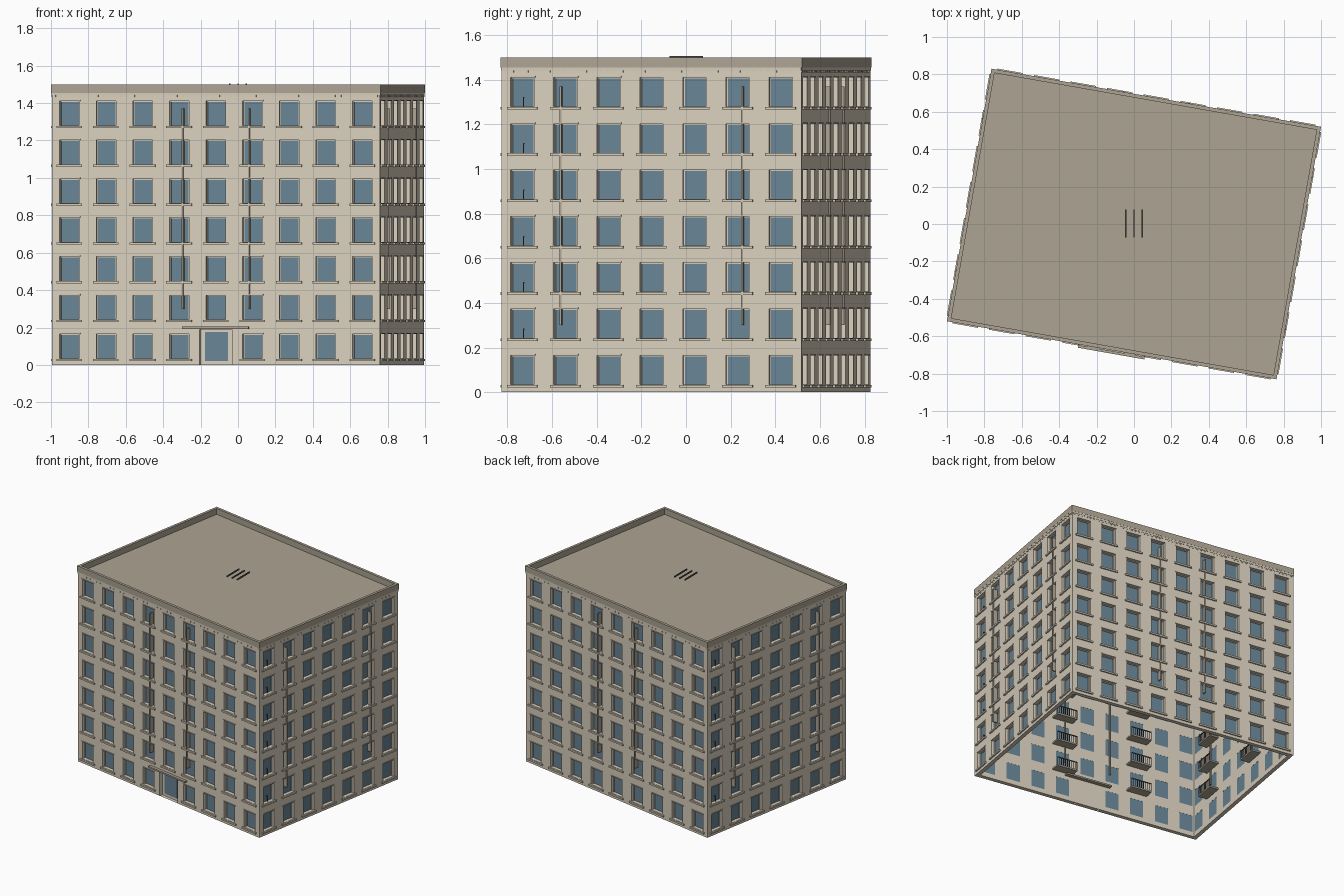
import bpy, bmesh, math
from mathutils import Matrix

if "Cube" in bpy.data.objects:
    bpy.data.objects.remove(bpy.data.objects["Cube"])

W, D, H = 1.789, 1.371, 1.5        # outer size at the cornice
E = 0.004                          # cornice overhang
T = 0.03                           # wall thickness
FLOORS, STEP = 7, 0.2075
WIN_W, WIN_Z0, WIN_Z1 = 0.106, 0.035, 0.165
ROOF_Z = 1.455
TURN = Matrix.Rotation(math.radians(-10), 4, 'Z')

COLORS = {
    "wall": (0.70, 0.63, 0.51, 1), "trim": (0.66, 0.60, 0.49, 1),
    "stone": (0.42, 0.37, 0.29, 1), "glass": (0.14, 0.23, 0.30, 1),
    "dark": (0.10, 0.09, 0.075, 1),
}
mats = {}
for n, c in COLORS.items():
    mats[n] = bpy.data.materials.new(n)
    mats[n].diffuse_color = c

parts = {}


def part(name, mat):
    if name not in parts:
        parts[name] = (bmesh.new(), mat)
    return parts[name][0]


def box(bm, M, x0, x1, y0, y1, z0, z1):
    S = Matrix.Diagonal((x1 - x0, y1 - y0, z1 - z0, 1))
    P = Matrix.Translation(((x0 + x1) / 2, (y0 + y1) / 2, (z0 + z1) / 2))
    bmesh.ops.create_cube(bm, size=1, matrix=M @ P @ S)


def quad(bm, M, *pts):
    bm.faces.new([bm.verts.new(M @ Matrix.Translation(p).translation) for p in pts])


def wall_bay(bm, M, a, b, lim, openings):
    """One bay of wall: outer and inner skins plus jambs round each opening."""
    o0, o1 = openings[0][0], openings[0][1]
    rects = []
    for u0, u1, z0, z1 in openings:
        rects += [(a, u0, z0, z1), (u1, b, z0, z1)]
        quad(bm, M, (u0, 0, z0), (u0, 0, z1), (u0, T, z1), (u0, T, z0))
        quad(bm, M, (u1, 0, z0), (u1, T, z0), (u1, T, z1), (u1, 0, z1))
        quad(bm, M, (u0, 0, z1), (u1, 0, z1), (u1, T, z1), (u0, T, z1))
        quad(bm, M, (u0, 0, z0), (u0, T, z0), (u1, T, z0), (u1, 0, z0))
    levels = [0] + [z for o in openings for z in o[2:]] + [ROOF_Z]
    rects += [(a, b, z0, z1) for z0, z1 in zip(levels[::2], levels[1::2]) if z1 > z0]
    cl = lambda u: max(-lim + T, min(lim - T, u))
    for u0, u1, z0, z1 in rects:
        quad(bm, M, (u0, 0, z0), (u1, 0, z0), (u1, 0, z1), (u0, 0, z1))
        quad(bm, M, (cl(u0), T, z0), (cl(u0), T, z1), (cl(u1), T, z1), (cl(u1), T, z0))
    if openings[0][2] > 0:
        quad(bm, M, (a, 0, 0), (cl(a), T, 0), (cl(b), T, 0), (b, 0, 0))


for side in range(4):
    L, depth, bays = (W, D, 9) if side % 2 == 0 else (D, W, 7)
    # local frame: x along the wall, y inwards from the wall face
    M = TURN @ Matrix.Rotation(side * math.pi / 2, 4, 'Z') @ Matrix.Translation((0, -depth / 2 + E, 0))
    half = L / 2 - E
    pitch = L / bays
    for c in range(bays):
        mid = -L / 2 + (c + 0.5) * pitch
        a, b = max(mid - pitch / 2, -half), min(mid + pitch / 2, half)
        openings = []
        for f in range(FLOORS):
            z = f * STEP
            u0, u1 = mid - WIN_W / 2, mid + WIN_W / 2
            z0, z1 = z + WIN_Z0, z + WIN_Z1
            if side == 0 and c == 4 and f == 0:
                # recessed entrance with glazed door and canopy
                openings.append((mid - 0.088, mid + 0.088, 0, 0.19))
                box(part("entrance_panel", "wall"), M, mid - 0.088, mid + 0.088, T - 0.004, T, 0, 0.19)
                box(part("entrance_door", "glass"), M, mid - 0.062, mid + 0.062, T - 0.009, T - 0.004, 0.02, 0.175)
                box(part("entrance_canopy", "stone"), M, mid - 0.18, mid + 0.18, -0.022, 0.06, 0.193, 0.205)
                continue
            openings.append((u0, u1, z0, z1))
            # window pane, casing, lintel and sill
            box(part("window_glass", "glass"), M, u0, u1, T - 0.004, T - 0.001, z0, z1)
            cas = part("window_casing", "trim")
            for s0 in (u0, u1 - 0.005):
                box(cas, M, s0, s0 + 0.005, T - 0.010, T - 0.004, z0, z1)
            box(cas, M, u0, u1, T - 0.010, T - 0.004, z1 - 0.005, z1)
            box(part("window_lintel", "trim"), M, u0 - 0.006, u1 + 0.006, -0.004, 0, z1, z1 + 0.006)
            box(part("window_sill", "trim"), M, u0 - 0.016, u1 + 0.016, -0.010, 0, z0 - 0.014, z0 - 0.002)
            # balconies on the inner side of every third bay
            if c % 3 == 2 and f > 0:
                slab = part("balcony_slab", "stone")
                box(slab, M, mid - 0.08, mid + 0.08, T, 0.10, z + 0.005, z + 0.017)
                rail = part("balcony_railing", "dark")
                box(rail, M, mid - 0.08, mid + 0.08, 0.094, 0.10, z + 0.072, z + 0.078)
                for k in range(11):
                    u = mid - 0.078 + k * 0.0156
                    box(rail, M, u - 0.002, u + 0.002, 0.095, 0.099, z + 0.017, z + 0.072)
        wall_bay(part("walls", "wall"), M, a, b, half, openings)
    # vertical downpipes
    off = 0.18 if side % 2 == 0 else 0.413
    for s in (-off, off):
        box(part("downpipe", "stone"), M, s - 0.004, s + 0.004, -0.007, 0.04, 0.30, 1.37)
    # cornice ledge and dentils
    box(part("cornice_ledge", "trim"), M, -half, half, -0.003, 0, 1.442, ROOF_Z)
    n = int(L / 0.033)
    for k in range(n):
        u = -half + (k + 0.5) * 2 * half / n
        box(part("cornice_dentils", "trim"), M, u - 0.005, u + 0.005, -0.003, 0, 1.432, 1.442)

# parapet ring: outline profile swept round the roof edge
bm = part("parapet", "stone")
loops = []
for inset, z in ((E, ROOF_Z), (0, ROOF_Z), (0, H), (0.02, H), (0.02, ROOF_Z)):
    x, y = W / 2 - inset, D / 2 - inset
    loops.append([bm.verts.new(TURN @ Matrix.Translation((sx * x, sy * y, z)).translation)
                  for sx, sy in ((-1, -1), (1, -1), (1, 1), (-1, 1))])
for lo, hi in zip(loops, loops[1:]):
    for i in range(4):
        j = (i + 1) % 4
        bm.faces.new((lo[i], lo[j], hi[j], hi[i]))

# roof slab and the three bars above it
box(part("roof", "stone"), TURN, -W / 2 + 0.02, W / 2 - 0.02, -D / 2 + 0.02, D / 2 - 0.02, ROOF_Z - 0.01, ROOF_Z)
for x in (-0.044, 0, 0.044):
    box(part("roof_bars", "dark"), Matrix(), x - 0.004, x + 0.004, -0.073, 0.077, 1.497, 1.506)

for name, (bm, mat) in parts.items():
    if name != "walls":
        bmesh.ops.recalc_face_normals(bm, faces=bm.faces)
    me = bpy.data.meshes.new(name)
    bm.to_mesh(me)
    bm.free()
    me.materials.append(mats[mat])
    bpy.context.collection.objects.link(bpy.data.objects.new(name, me))

for m in bpy.data.materials:
    if m.users and not m.is_grease_pencil:
        m.use_nodes = True
        m.node_tree.nodes["Principled BSDF"].inputs["Base Color"].default_value = m.diffuse_color
